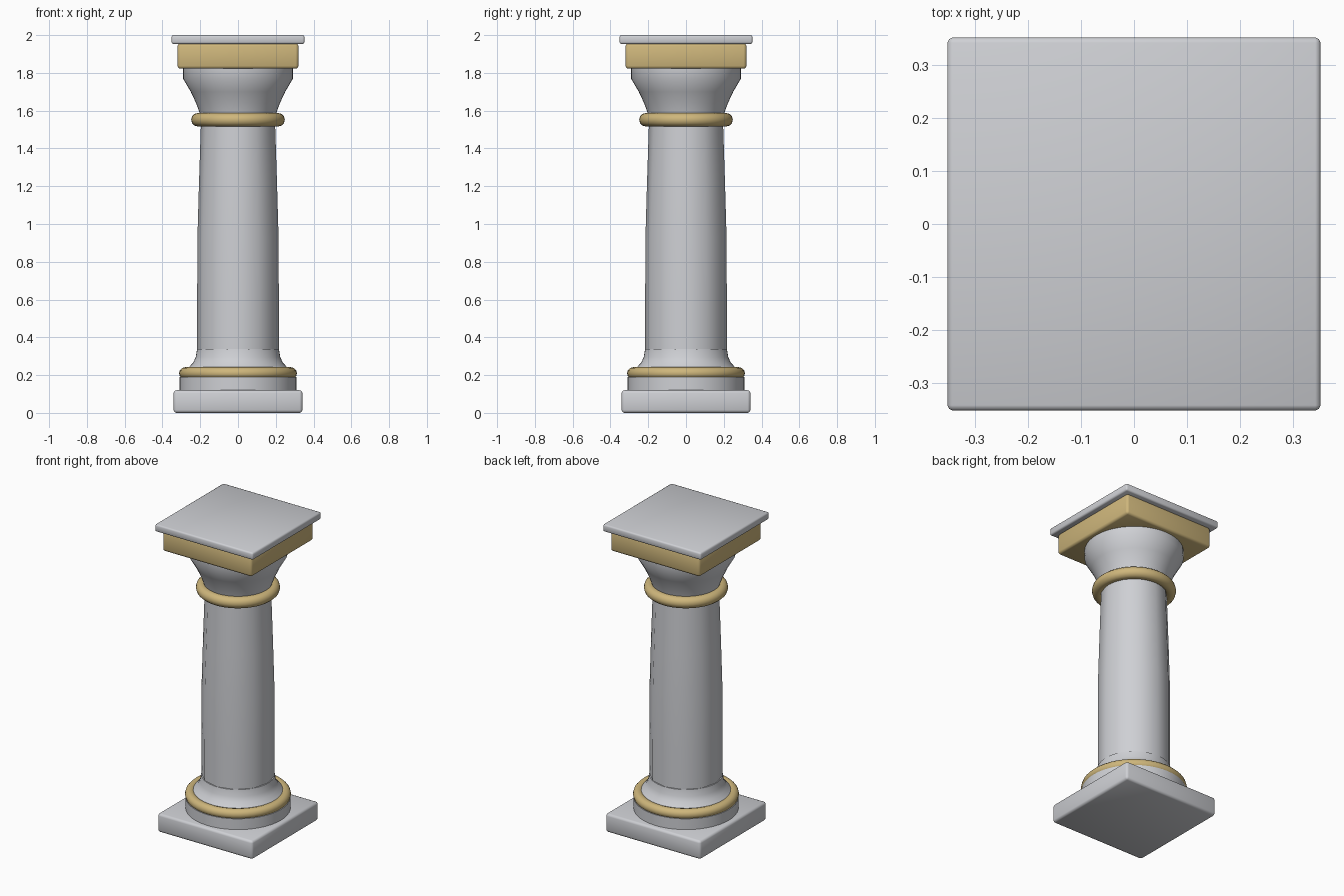
import bpy, bmesh, math

if "Cube" in bpy.data.objects:
    bpy.data.objects.remove(bpy.data.objects["Cube"], do_unlink=True)


def make_material(name, color):
    mat = bpy.data.materials.new(name)
    mat.use_nodes = True
    mat.diffuse_color = color
    mat.node_tree.nodes["Principled BSDF"].inputs["Base Color"].default_value = color
    return mat


STONE = make_material("pale stone", (0.62, 0.63, 0.66, 1))
GOLD = make_material("soft gold", (0.62, 0.47, 0.20, 1))


def finish(bm, name, mat):
    bmesh.ops.recalc_face_normals(bm, faces=bm.faces)
    mesh = bpy.data.meshes.new(name)
    bm.to_mesh(mesh)
    bm.free()
    mesh.materials.append(mat)
    mesh.shade_smooth()
    obj = bpy.data.objects.new(name, mesh)
    bpy.context.collection.objects.link(obj)
    return obj


def slab(name, half, low, high, bevel, mat):
    """Square block with rounded edges."""
    bm = bmesh.new()
    bmesh.ops.create_cube(bm, size=1)
    for v in bm.verts:
        v.co = (v.co.x * 2 * half, v.co.y * 2 * half, low if v.co.z < 0 else high)
    bmesh.ops.bevel(bm, geom=bm.edges[:], offset=bevel, segments=2,
                    profile=0.5, affect='EDGES')
    return finish(bm, name, mat)


def lathe(name, profile, sides, mat, closed=False):
    """Spin a (radius, height) profile; open profiles get end caps."""
    bm = bmesh.new()
    rings = [[bm.verts.new((r * math.cos(math.tau * i / sides),
                            r * math.sin(math.tau * i / sides), z))
              for i in range(sides)] for r, z in profile]
    pairs = list(zip(rings, rings[1:]))
    if closed:
        pairs.append((rings[-1], rings[0]))
    for a, b in pairs:
        for i in range(sides):
            j = (i + 1) % sides
            bm.faces.new((a[i], a[j], b[j], b[i]))
    if not closed:
        caps = [bm.faces.new(rings[0]), bm.faces.new(rings[-1])]
        bmesh.ops.recalc_face_normals(bm, faces=bm.faces)
        # Keep the hidden end caps crisp
        for e in {e for f in caps for e in f.edges}:
            e.smooth = False
    return finish(bm, name, mat)


def ring(name, outer, z, tube, mat):
    profile = [(outer - tube + tube * math.cos(math.tau * k / 12),
                z + tube * math.sin(math.tau * k / 12)) for k in range(12)]
    return lathe(name, profile, 48, mat, closed=True)


# Base
slab("plinth", 0.341, 0, 0.12, 0.015, STONE)
lathe("base_drum", [(0.309, 0.115), (0.309, 0.19)], 48, STONE)
ring("base_ring", 0.312, 0.21, 0.032, GOLD)
lathe("base_flare", [(0.285, 0.19), (0.275, 0.225), (0.26, 0.242), (0.238, 0.265),
                     (0.224, 0.295), (0.217, 0.337)], 48, STONE)

# Shaft with a gentle taper above its middle
lathe("shaft", [(0.216, 0.33), (0.216, 0.6), (0.215, 0.92), (0.207, 1.2),
                (0.196, 1.54)], 12, STONE)

# Capital
ring("neck_ring", 0.248, 1.552, 0.036, GOLD)
lathe("capital_bell", [(0.19, 1.54), (0.203, 1.588), (0.222, 1.64), (0.25, 1.70),
                       (0.291, 1.77), (0.291, 1.83)], 48, STONE)
slab("abacus", 0.32, 1.822, 1.957, 0.015, GOLD)
slab("top_slab", 0.352, 1.953, 2.0, 0.01, STONE)
